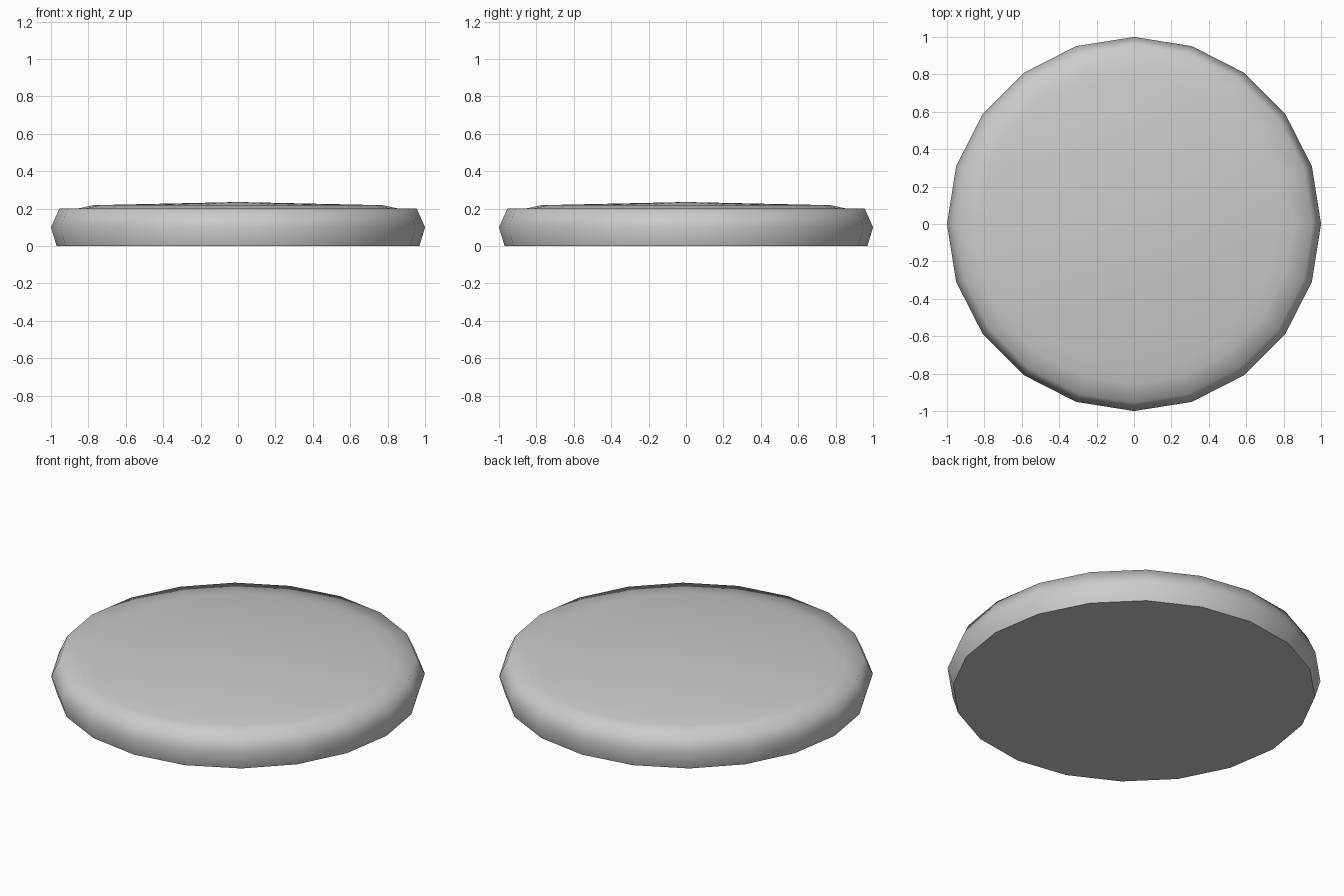
import bpy, bmesh
from math import cos, sin, pi, radians

if "Cube" in bpy.data.objects:
    bpy.data.objects.remove(bpy.data.objects["Cube"])

SIDES = 20


def lathe(name, profile, angle):
    """Spin (radius, z) points around z; radius 0 makes a pole."""
    bm = bmesh.new()
    rings = []
    for r, z in profile:
        if r == 0:
            rings.append([bm.verts.new((0, 0, z))] * SIDES)
        else:
            rings.append([bm.verts.new((r * cos(2 * pi * i / SIDES), r * sin(2 * pi * i / SIDES), z))
                          for i in range(SIDES)])
    for a, b in zip(rings, rings[1:]):
        for i in range(SIDES):
            j = (i + 1) % SIDES
            bm.faces.new(list(dict.fromkeys((a[i], a[j], b[j], b[i]))))
    # Flat underside when the profile does not start at the axis
    if profile[0][0] > 0:
        bm.faces.new(list(reversed(rings[0])))
    bmesh.ops.recalc_face_normals(bm, faces=bm.faces)
    mesh = bpy.data.meshes.new(name)
    bm.to_mesh(mesh)
    bm.free()
    obj = bpy.data.objects.new(name, mesh)
    bpy.context.collection.objects.link(obj)
    bpy.ops.object.select_all(action='DESELECT')
    obj.select_set(True)
    bpy.context.view_layer.objects.active = obj
    bpy.ops.object.shade_smooth_by_angle(angle=radians(angle))
    return obj


# Round base with bulging side and flat rim
lathe("base", [(0.97, 0), (1.0, 0.1), (0.955, 0.2), (0.80, 0.2), (0, 0.2)], 70)

# Thin, slightly domed topping with a bevelled edge
lathe("topping", [(0.852, 0.201), (0.775, 0.218), (0, 0.235)], 40)
